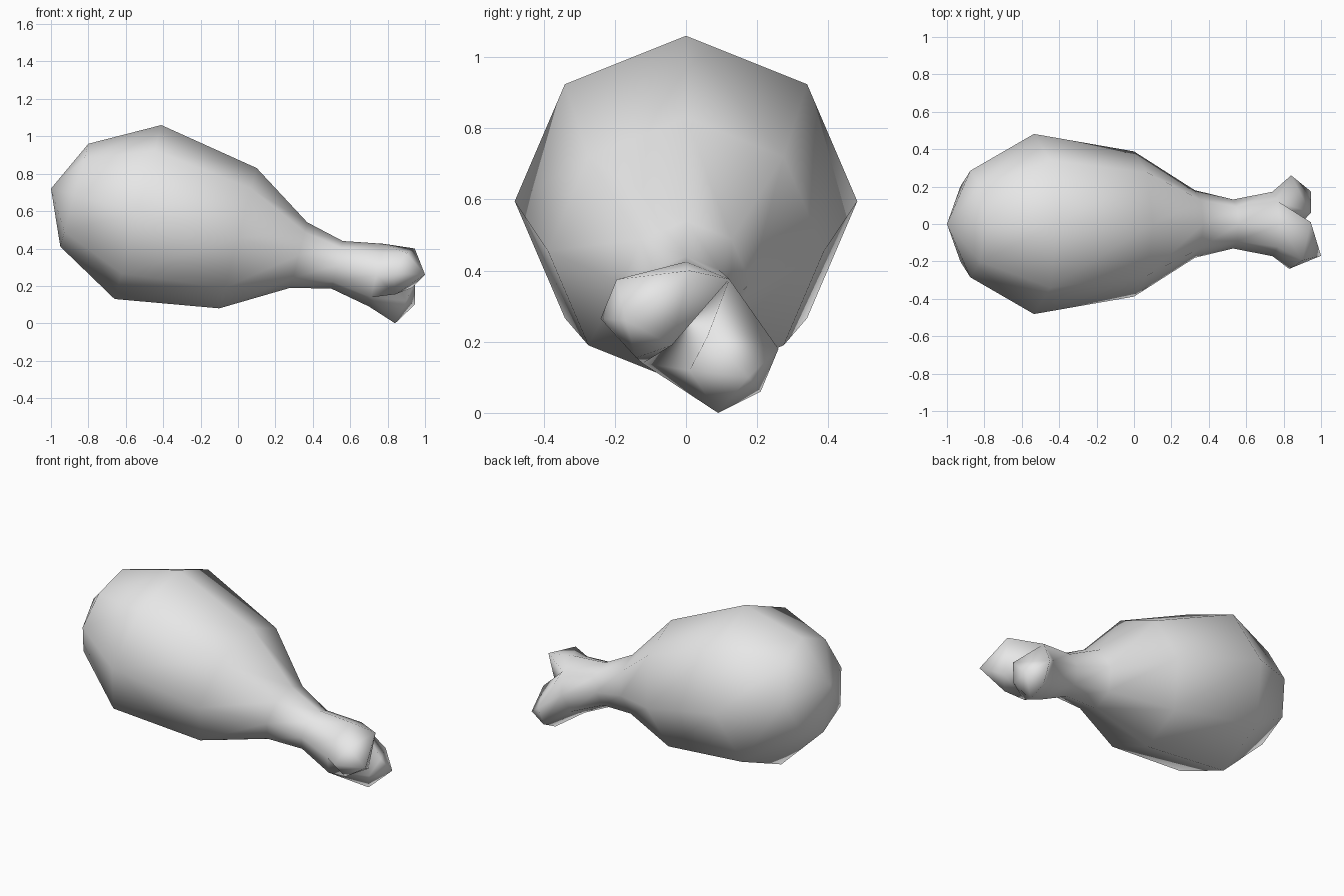
import bpy
import bmesh
from math import sin, cos, pi
from mathutils import Vector

cube = bpy.data.objects.get("Cube")
if cube:
    bpy.data.objects.remove(cube, do_unlink=True)

SIDES = 8


def make_material(name, colour):
    mat = bpy.data.materials.new(name)
    mat.use_nodes = True
    mat.diffuse_color = colour
    mat.node_tree.nodes["Principled BSDF"].inputs["Base Color"].default_value = colour
    return mat


def add_ring(bm, top, bottom):
    """Tilted circular section between a top and a bottom point in the x-z plane."""
    top, bottom = (Vector((p[0], 0, p[1])) for p in (top, bottom))
    centre, up = (top + bottom) / 2, (top - bottom) / 2
    side = Vector((0, up.length, 0))
    angles = [2 * pi * i / SIDES for i in range(SIDES)]
    return [bm.verts.new(centre + up * cos(a) + side * sin(a)) for a in angles]


def add_lobe(bm, rim, points, faces):
    """Knuckle on half of the end ring: rim verts are A-E, new points a, b, c..."""
    named = dict(zip("ABCDE", rim))
    named.update((key, bm.verts.new(co)) for key, co in zip("abcdef", points))
    for face in faces.split():
        bm.faces.new([named[key] for key in face])


bm = bmesh.new()

# Meat and shank: sections from the fat end to the start of the knuckles
sections = [
    ((-0.80, 0.96), (-0.95, 0.41)),
    ((-0.41, 1.06), (-0.66, 0.13)),
    ((0.10, 0.83), (-0.10, 0.08)),
    ((0.37, 0.54), (0.28, 0.19)),
    ((0.56, 0.44), (0.50, 0.185)),
    ((0.78, 0.425), (0.70, 0.09)),
]
rings = [add_ring(bm, top, bottom) for top, bottom in sections]
pole = bm.verts.new((-1, 0, 0.72))
for i in range(SIDES):
    j = (i + 1) % SIDES
    bm.faces.new((pole, rings[0][j], rings[0][i]))
    for near, far in zip(rings, rings[1:]):
        bm.faces.new((near[i], near[j], far[j], far[i]))

# Upper knuckle, on the right half of the end ring
end = rings[-1]
add_lobe(bm, [end[k % SIDES] for k in (9, 8, 7, 6, 5)],
         [(0.945, 0.01, 0.40), (0.90, -0.195, 0.375), (0.83, -0.24, 0.265),
          (0.84, -0.14, 0.155), (0.93, -0.04, 0.19), (1.0, -0.17, 0.26)],
         "ABa BCba CDcb DEdc EAed Aae abf bcf cdf def eaf")

# Lower knuckle, on the left half
add_lobe(bm, end[1:6],
         [(0.84, 0.26, 0.18), (0.84, 0.21, 0.06), (0.84, 0.09, 0.0),
          (0.90, 0.01, 0.12), (0.945, 0.06, 0.215), (0.945, 0.175, 0.10)],
         "ABa BCba CDcb DEc Ecd EAd Ade Aea abf bcf cdf def eaf")

bmesh.ops.recalc_face_normals(bm, faces=bm.faces[:])
for face in bm.faces:
    face.smooth = True

mesh = bpy.data.meshes.new("drumstick")
bm.to_mesh(mesh)
bm.free()
mesh.materials.append(make_material("light grey", (0.8, 0.8, 0.8, 1)))
drumstick = bpy.data.objects.new("drumstick", mesh)
bpy.context.scene.collection.objects.link(drumstick)
